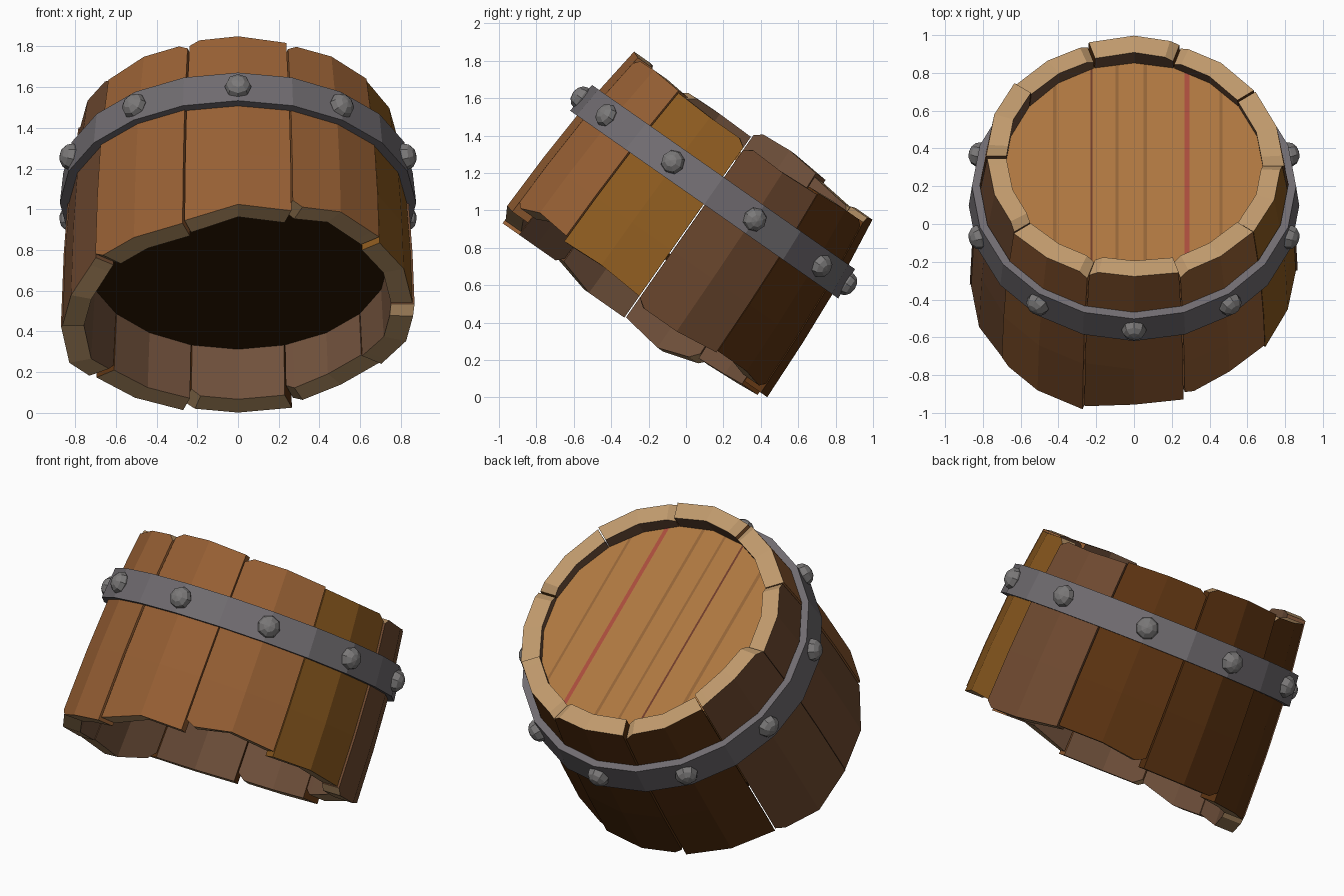
import bpy, bmesh, math, random
from mathutils import Matrix, Vector

if "Cube" in bpy.data.objects:
    bpy.data.objects.remove(bpy.data.objects["Cube"])

random.seed(4)
N = 10                                   # staves, each made of two facets
TILT = Matrix.Translation((0, -0.419, 0.294)) @ Matrix.Rotation(math.radians(-35), 4, 'X')


def mat(name, r, g, b):
    m = bpy.data.materials.new(name)
    m.diffuse_color = [(c / 255) ** 2.2 for c in (r, g, b)] + [1]
    m.use_nodes = True
    m.node_tree.nodes["Principled BSDF"].inputs["Base Color"].default_value = m.diffuse_color
    return m


WARM = mat("warm_wood", 150, 96, 55)
OLIVE = mat("olive_wood", 138, 90, 36)
DULL = mat("dull_wood", 112, 76, 52)
DARK = mat("dark_wood", 92, 54, 24)
RIM = mat("cut_wood", 190, 152, 108)
INNER = mat("inner_wood", 112, 82, 62)
HEAD = mat("head_wood", 172, 118, 66)
SEAM = mat("seam", 110, 62, 45)
GRAIN = mat("grain", 146, 100, 58)
RED = mat("red_grain", 168, 78, 62)
FLOOR = mat("shadow_wood", 48, 30, 8)
IRON = mat("iron", 112, 108, 112)
BOLT = mat("rivet_iron", 122, 120, 120)


def finish(name, bm, mats):
    bmesh.ops.recalc_face_normals(bm, faces=bm.faces)
    me = bpy.data.meshes.new(name)
    bm.to_mesh(me)
    bm.free()
    for m in mats:
        me.materials.append(m)
    ob = bpy.data.objects.new(name, me)
    ob.matrix_world = TILT
    bpy.context.collection.objects.link(ob)
    return ob


def polar(r, deg, w):
    a = math.radians(deg)
    return Vector((r * math.sin(a), -r * math.cos(a), w))


def lerp_profile(profile, w):
    for (w0, r0), (w1, r1) in zip(profile, profile[1:]):
        if w <= w1 or (w1, r1) == profile[-1]:
            return r0 + (r1 - r0) * (w - w0) / (w1 - w0)


OUTER = [(0.2, 0.865), (0.6, 0.852), (0.95, 0.83), (1.35, 0.78)]
INSIDE = [(0.2, 0.755), (0.55, 0.74), (1.35, 0.675)]

# end heights of every stave at its left edge, middle and right edge
BOTTOM = [(.22, .29, .28), (.31, .36, .34), (.31, .32, .30), (.26, .26, .29), (.30, .30, .27),
          (.25, .25, .25), (.23, .22, .21), (.20, .13, .166), (.16, .16, .22), (.20, .20, .20)]
TOP = [(1.35, 1.355, 1.34), (1.33, 1.335, 1.32), (1.31, 1.30, 1.30), (1.29, 1.28, 1.29),
       (1.30, 1.31, 1.31), (1.34, 1.35, 1.34), (1.33, 1.34, 1.36), (1.38, 1.40, 1.385),
       (1.34, 1.345, 1.34), (1.31, 1.33, 1.33)]
TONES = [WARM, WARM, OLIVE, DULL, DARK, DARK, DARK, DULL, DULL, WARM]


def stave(k):
    bm = bmesh.new()
    phi, half = k * 360 / N, 17.75
    shift = random.uniform(-0.006, 0.006)
    chip_top, chip_low = random.choice((0, 4, None)), random.choice((0, 4, None))
    rings = []
    for i, t in enumerate((-1, -0.8, 0, 0.8, 1)):
        side, f = (0 if t < 0 else 2), abs(t)

        def point(r, w):
            return polar(r, phi, w).lerp(polar(r, phi + math.copysign(half, t), w), f)

        low = BOTTOM[k][1] * (1 - f) + BOTTOM[k][side] * f + (0.035 if i == chip_low else 0)
        high = TOP[k][1] * (1 - f) + TOP[k][side] * f - (0.03 if i == chip_top else 0)
        rows = (low, 0.6, 0.95, high)
        ring = [point(lerp_profile(OUTER, w) + shift, w) for w in rows]
        ring += [point(lerp_profile(INSIDE, w), w) for w in reversed(rows)]
        rings.append([bm.verts.new(p) for p in ring])
    for a, b in zip(rings, rings[1:]):
        for j in range(8):
            n = (j + 1) % 8
            face = bm.faces.new((a[j], b[j], b[n], a[n]))
            face.material_index = 1 if j in (3, 7) else (2 if j > 3 else 0)
    for ring in (rings[0], rings[-1]):
        for j in range(3):
            bm.faces.new((ring[j], ring[j + 1], ring[6 - j], ring[7 - j]))
    finish(f"stave_{k + 1}", bm, [TONES[k], RIM, INNER])


for k in range(N):
    stave(k)


# lathe a closed (radius, height) section into a 20-sided ring
def ring(name, section, material):
    bm = bmesh.new()
    loops = [[bm.verts.new(polar(r, s * 18, w)) for r, w in section] for s in range(20)]
    n = len(section)
    for s in range(20):
        a, b = loops[s], loops[(s + 1) % 20]
        for j in range(n):
            bm.faces.new((a[j], b[j], b[(j + 1) % n], a[(j + 1) % n]))
    return finish(name, bm, [material])


ring("iron_band", [(0.875, 0.90), (0.858, 1.08), (0.815, 1.08), (0.825, 0.90)], IRON)


def disc(bm, r, w0, w1):
    low = [bm.verts.new(polar(r, s * 18, w0)) for s in range(20)]
    high = [bm.verts.new(polar(r, s * 18, w1)) for s in range(20)]
    bm.faces.new(low)
    bm.faces.new(high)
    for s in range(20):
        n = (s + 1) % 20
        bm.faces.new((low[s], low[n], high[n], high[s]))


# recessed head, sliced into planks and painted grain lines
bm = bmesh.new()
disc(bm, 0.695, 1.19, 1.24)
STRIPES = [(-0.42, 0.02, GRAIN), (-0.225, 0.012, SEAM), (-0.09, 0.015, GRAIN),
           (0.06, 0.018, GRAIN), (0.28, 0.025, RED), (0.46, 0.015, GRAIN)]
for x, width, _ in STRIPES:
    for cut in (x - width / 2, x + width / 2):
        bmesh.ops.bisect_plane(bm, geom=bm.verts[:] + bm.edges[:] + bm.faces[:],
                               plane_co=(cut, 0, 0), plane_no=(1, 0, 0))
head_mats = [HEAD, GRAIN, SEAM, RED]
for face in bm.faces:
    for x, width, m in STRIPES:
        if abs(face.calc_center_median().x - x) < width / 2:
            face.material_index = head_mats.index(m)
finish("barrel_head", bm, head_mats)

# dark floor seen from the open end
bm = bmesh.new()
disc(bm, 0.755, 0.54, 0.58)
finish("inner_floor", bm, [FLOOR])

# domed rivets, one at the middle of each stave
for k in range(N):
    bm = bmesh.new()
    bmesh.ops.create_uvsphere(bm, u_segments=8, v_segments=6, radius=0.066)
    move = Matrix.Translation(polar(0.866, k * 36, 0.99))
    turn = Matrix.Rotation(math.radians(k * 36), 4, 'Z') @ Matrix.Rotation(math.radians(90), 4, 'X')
    bm.transform(move @ turn @ Matrix.Diagonal((1, 1, 0.8, 1)))
    finish(f"rivet_{k + 1}", bm, [BOLT])
